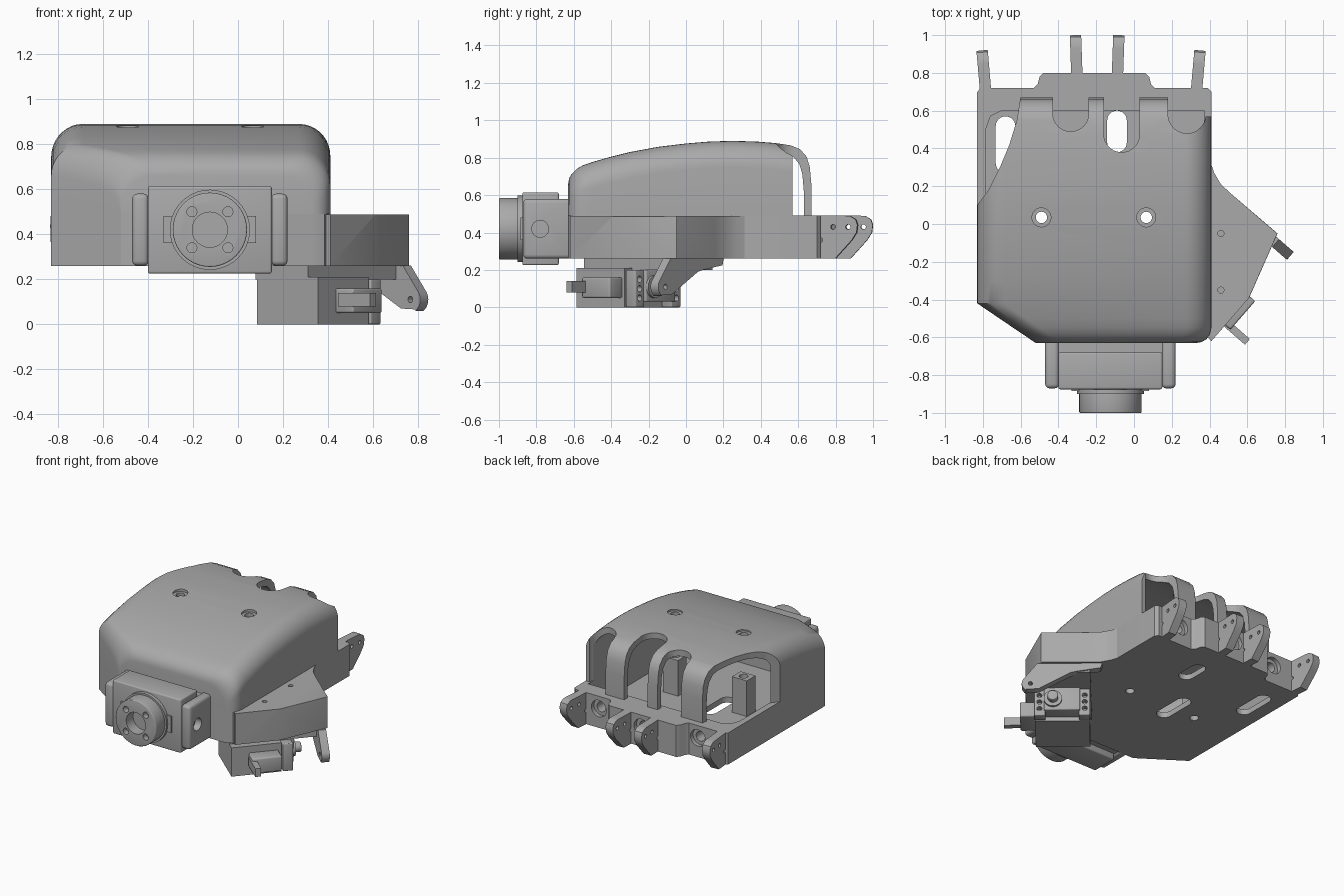
import bpy, bmesh, math
from mathutils import Matrix, Vector

if "Cube" in bpy.data.objects:
    bpy.data.objects.remove(bpy.data.objects["Cube"])

GREY = (0.4, 0.4, 0.4, 1)
grey = bpy.data.materials.new("plain grey")
grey.use_nodes = True
grey.diffuse_color = GREY
grey.node_tree.nodes["Principled BSDF"].inputs["Base Color"].default_value = GREY


def finish(name, bm, bevel=0.0):
    bmesh.ops.recalc_face_normals(bm, faces=bm.faces)
    if bevel:
        edges = [e for e in bm.edges if e.calc_face_angle(0) > 0.6]
        bmesh.ops.bevel(bm, geom=edges, offset=bevel, segments=3, profile=0.5,
                        affect='EDGES', clamp_overlap=True)
    me = bpy.data.meshes.new(name)
    bm.to_mesh(me)
    bm.free()
    ob = bpy.data.objects.new(name, me)
    me.materials.append(grey)
    bpy.context.collection.objects.link(ob)
    return ob


def skin(rings):
    """Closed solid through a list of equal-length rings."""
    bm = bmesh.new()
    loops = [[bm.verts.new(p) for p in ring] for ring in rings]
    n = len(loops[0])
    for a, b in zip(loops, loops[1:]):
        for i in range(n):
            j = (i + 1) % n
            bm.faces.new((a[i], a[j], b[j], b[i]))
    bm.faces.new(loops[0])
    bm.faces.new(loops[-1])
    return bm


def prism(name, pts, lo, hi, axis="z", bevel=0.0):
    place = {"z": lambda p, h: (p[0], p[1], h),
             "x": lambda p, h: (h, p[0], p[1]),
             "y": lambda p, h: (p[0], h, p[1])}[axis]
    return finish(name, skin([[place(p, h) for p in pts] for h in (lo, hi)]), bevel)


def box(name, xs, ys, zs, bevel=0.0):
    pts = [(xs[0], ys[0]), (xs[1], ys[0]), (xs[1], ys[1]), (xs[0], ys[1])]
    return prism(name, pts, *zs, bevel=bevel)


def arc(u, v, r, start, end, n):
    angles = [math.radians(start + (end - start) * i / n) for i in range(n + 1)]
    return [(u + r * math.cos(a), v + r * math.sin(a)) for a in angles]


def disc(name, u, v, r, lo, hi, axis="z", bevel=0.0):
    return prism(name, arc(u, v, r, 0, 360, 40)[:-1], lo, hi, axis, bevel)


def slot(u, r, v0, v1):
    return arc(u, v0 + r, r, 180, 360, 16) + arc(u, v1 - r, r, 0, 180, 16)


def cut(ob, cutters):
    for c in cutters:
        m = ob.modifiers.new("cut", 'BOOLEAN')
        m.operation, m.solver, m.object = 'DIFFERENCE', 'EXACT', c
        bpy.context.view_layer.objects.active = ob
        bpy.ops.object.modifier_apply(modifier=m.name)
        bpy.data.objects.remove(c)
    return ob


# Domed shell: arched cross-sections lofted from front to back
stations = [(-.63, .66), (-.625, .69), (-.61, .715), (-.585, .74), (-.55, .76),
            (-.5, .777), (-.42, .8), (-.3, .83), (-.15, .858), (0, .876), (.12, .886),
            (.25, .89), (.38, .886), (.48, .878), (.56, .866), (.61, .845),
            (.645, .805), (.662, .75), (.67, .66)]


def dome(off, bottom):
    rings = []
    for y, h in stations:
        left = max(-.83, -.52 - (y + .63) * 1.48) + off
        d = min(.08, max(0, -.55 - y))
        right = .33 + math.sqrt(.08 ** 2 - d * d) - off
        r, top = .14 - off, h - off
        prof = [(left, bottom)] + arc(left + r, top - r, r, 180, 90, 9)
        prof += arc(right - r, top - r, r, 90, 0, 9) + [(right, bottom)]
        yy = .02 + (y - .02) * (1 - off / .65)
        rings.append([(x, yy, z) for x, z in prof])
    return skin(rings)


posts = [(-.49, .035), (.065, .035)]
shell = finish("palm_shell", dome(0, .49))
cutters = [finish("hollow", dome(.04, .45))]
for x0, x1, y0 in ((-.43, -.24, .49), (-.16, .03, .38), (.18, .38, .48)):
    cutters.append(prism("finger_arch", slot((x0 + x1) / 2, (x1 - x0) / 2, y0, 1.0), .47, 1.1))
side_curve = [(-.9, 0), (-.83, .1), (-.77, .18), (-.71, .3), (-.66, .42), (-.62, .55),
              (-.6, .68), (-.6, .8), (-.95, .8)]
cutters.append(prism("side_opening", side_curve, .47, 1.1))
cutters.append(box("corner_opening", (.375, .6), (.57, .8), (.47, 1.1)))
for x, y in posts:
    cutters.append(disc("screw_hole", x, y, .03, .6, 1.1))
    cutters.append(disc("screw_recess", x, y, .05, .865, 1.1))
cut(shell, cutters)

# Palm tray with floor slots and knuckle holes
outline = [(-.83, .7), (-.83, -.42), (-.52, -.63), (.33, -.63), (.385, -.608), (.41, -.55),
           (.41, .7), (.39, .72), (.11, .72), (.09, .74), (.08, .78), (.06, .8), (-.48, .8),
           (-.5, .78), (-.51, .74), (-.53, .72), (-.81, .72)]
inner = [(-.785, .5), (-.785, -.4), (-.505, -.585), (.31, -.585), (.37, -.54), (.37, .6),
         (-.7, .6), (-.76, .57)]
tray = prism("palm_tray", outline, .26, .49)
cutters = [prism("tray_hollow", inner, .3, .6)]
for x, y0, y1 in ((-.68, .27, .57), (-.09, .38, .6), (-.3, -.1, .2)):
    cutters.append(prism("floor_slot", slot(x, .052, y0, y1), .2, .35))
for x, y in posts:
    cutters.append(disc("floor_hole", x, y, .03, .2, .35))
for x, back in ((-.6, .72), (-.2, .8), (.2, .72)):
    cutters.append(disc("tendon_hole", x, .4, .035, .55, .9, "y"))
    cutters.append(disc("tendon_recess", x, .4, .06, back - .03, .9, "y"))
cut(tray, cutters)

for x, y in posts:
    post = box("screw_post", (x - .06, x + .06), (y - .05, y + .05), (.29, .56))
    cut(post, [disc("post_hole", x, y, .03, .2, .7)])

# Knuckle lugs, splayed outwards
for x, tip, tilt in ((-.78, .92, 5), (-.3, 1.0, 2), (-.09, 1.0, -2), (.325, .92, -5)):
    base = tip - .28
    prof = [(base, .26), (tip - .12, .26), (tip - .03, .36), (tip - .005, .4), (tip, .44),
            (tip - .01, .47), (tip - .04, .488), (tip - .07, .49), (base, .49)]
    lug = prism("knuckle_lug", prof, -.03, .03, "x")
    cut(lug, [disc("pin_hole", tip - a, z, .013, -.1, .1, "x")
              for a, z in ((.05, .43), (.13, .43), (.2, .36))])
    lug.matrix_world = (Matrix.Translation((x, base, 0)) @ Matrix.Rotation(math.radians(tilt), 4, 'Z')
                        @ Matrix.Translation((0, -base, 0)))

# Thumb mount with rounded upper rim
mount_outline = [(.39, .37), (.425, .27), (.46, .21), (.52, .155), (.76, -.05), (.61, -.39),
                 (.41, -.62), (.39, -.6)]
bm = skin([[(x, y, z) for x, y in mount_outline] for z in (.26, .488)])
rim = []
for e in bm.edges:
    mid = (e.verts[0].co + e.verts[1].co) / 2
    corner = Vector((mid.x - .76, mid.y + .05)).length < .01
    if (mid.z > .48 and mid.x > .6) or corner:
        rim.append(e)
bmesh.ops.bevel(bm, geom=rim, offset=.08, segments=6, profile=.5, affect='EDGES',
                clamp_overlap=True)
mount = finish("thumb_mount", bm)
cut(mount, [disc("mount_hole", .46, y, .016, .2, .6) for y in (-.05, -.35)])

# Thumb motor assembly, built square and then turned
motor = [box("thumb_motor_holder", (-.22, .12), (-.18, .18), (0, .21)),
         box("thumb_motor_body", (.1, .22), (-.12, .12), (.03, .2), .008),
         box("thumb_bracket_plate", (-.22, .42), (-.12, .19), (.2, .262)),
         box("cable_plug", (-.1, .1), (-.28, -.17), (.05, .16), .01),
         box("cable_lever", (-.11, -.07), (-.39, -.2), (.08, .14)),
         disc("motor_boss", -.06, .11, .06, .2, .235, "x"),
         disc("motor_shaft", -.06, .11, .035, .23, .28, "x", .006)]
for side in (-1, 1):
    ys = sorted((side * .11, side * .185))
    flange = box("motor_flange", (.13, .2), ys, (0, .2), .006)
    motor.append(cut(flange, [disc("flange_hole", side * .15, z, .017, .16, .3, "x")
                              for z in (.05, .1, .15)]))
horn = [(.27, .262), (.26, .225), (.1, .2), (.06, .19), (-.15, .07)]
horn += arc(-.205, .11, .058, 230, 360, 8)[::-1][-1:] + arc(-.205, .11, .058, 240, 150, 6)
horn += [(-.2, .21), (-.16, .262)]
horn_lug = prism("thumb_lug", horn, .375, .43, "x")
motor.append(cut(horn_lug, [disc("lug_hole", -.205, .11, .014, .3, .5, "x")]))
turn = Matrix.Translation((.365, -.3, 0)) @ Matrix.Rotation(math.radians(49), 4, 'Z')
for ob in motor:
    ob.matrix_world = turn

# Wrist motor held between two arms
CX, CZ = -.125, .42
block = box("wrist_motor", (CX - .275, CX + .275), (-.875, -.68), (.225, .615), .01)
box("wrist_cross_bar", (CX - .205, CX + .205), (-.885, -.86), (.36, .48))
box("wrist_back_plate", (CX - .29, CX + .29), (-.7, -.62), (.27, .57))
for side in (-1, 1):
    xs = sorted((CX + side * .272, CX + side * .345))
    arm = box("wrist_arm", xs, (-.87, -.6), (.26, .58), .022)
    cut(arm, [disc("arm_hole", -.78, CZ, .045, CX + side * .345 - .05, CX + side * .345 + .05, "x")])
hub = disc("wrist_hub", CX, CZ, .165, -1, -.86, "y", .006)
holes = [disc("hub_bore", CX, CZ, .078, -1.1, -.92, "y")]
holes += [disc("bolt_hole", CX + sx * .08, CZ + sz * .08, .022, -1.1, -.96, "y")
          for sx in (-1, 1) for sz in (-1, 1)]
cut(hub, holes)
disc("hub_collar", CX, CZ, .178, -.9, -.86, "y")

# Smooth shading with sharp edges kept
bpy.ops.object.select_all(action='DESELECT')
for ob in bpy.context.collection.objects:
    if ob.type == 'MESH' and grey.name in ob.data.materials:
        ob.select_set(True)
        bpy.context.view_layer.objects.active = ob
bpy.ops.object.shade_smooth_by_angle(angle=math.radians(32))
